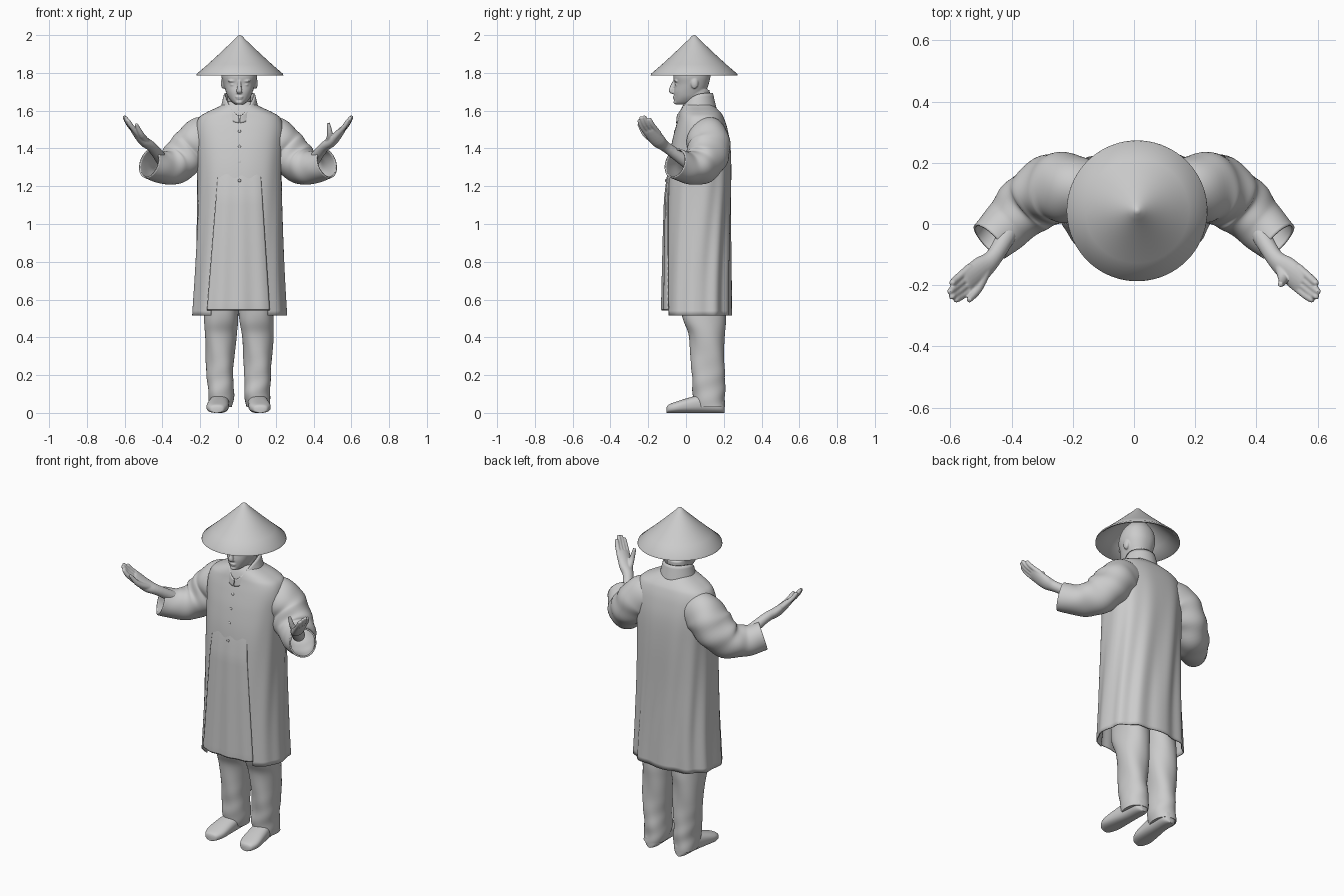
import bpy, bmesh, math
from mathutils import Vector as V

if "Cube" in bpy.data.objects:
    bpy.data.objects.remove(bpy.data.objects["Cube"])

TAU = 2 * math.pi


def smooth_path(pts, sub):
    """Catmull-Rom interpolation of rows of numbers."""
    out = []
    for i in range(len(pts) - 1):
        a, b, c, d = (pts[max(i - 1, 0)], pts[i], pts[i + 1], pts[min(i + 2, len(pts) - 1)])
        for k in range(sub):
            t = k / sub
            out.append([0.5 * (2 * q + (r - p) * t + (2 * p - 5 * q + 4 * r - s) * t * t
                               + (3 * q - p - 3 * r + s) * t ** 3)
                        for p, q, r, s in zip(a, b, c, d)])
    return out + [list(pts[-1])]


def build(name, parts, thick=0, voxel=0, angle=50, drop=None):
    """Skin lists of rings. Each part is (rings, closed, capped)."""
    bm = bmesh.new()
    for rings, closed, capped in parts:
        vs = [[bm.verts.new(p) for p in r] for r in rings]
        n = len(vs[0])
        for r0, r1 in zip(vs, vs[1:]):
            for j in range(n if closed else n - 1):
                k = (j + 1) % n
                bm.faces.new((r0[j], r0[k], r1[k], r1[j]))
        for end in (([0] if 's' in capped else []) + ([-1] if 'e' in capped else [])):
            bm.faces.new(vs[end])
    if drop:
        bmesh.ops.delete(bm, geom=[f for f in bm.faces if drop(f.calc_center_median())], context='FACES')
    bmesh.ops.recalc_face_normals(bm, faces=bm.faces)
    me = bpy.data.meshes.new(name)
    bm.to_mesh(me)
    bm.free()
    ob = bpy.data.objects.new(name, me)
    bpy.context.collection.objects.link(ob)
    bpy.ops.object.select_all(action='DESELECT')
    ob.select_set(True)
    bpy.context.view_layer.objects.active = ob
    bpy.ops.object.shade_smooth_by_angle(angle=math.radians(angle))
    if thick:
        m = ob.modifiers.new("thickness", 'SOLIDIFY')
        m.thickness, m.offset = thick, 0
    if voxel:
        m = ob.modifiers.new("blend", 'REMESH')
        m.mode, m.voxel_size, m.use_smooth_shade = 'VOXEL', voxel, True
        m = ob.modifiers.new("soften", 'SMOOTH')
        m.factor, m.iterations = 0.5, 6
    return ob


def oval(cx, cy, z, rx, ry, n=48, e=2.0, mod=lambda a: 1):
    """Horizontal superellipse ring."""
    r = []
    for i in range(n):
        a = TAU * i / n
        c, s, m = math.cos(a), math.sin(a), mod(a)
        r.append(V((cx + math.copysign(abs(c) ** (2 / e), c) * rx * m,
                    cy + math.copysign(abs(s) ** (2 / e), s) * ry * m, z)))
    return r


def tube(rows, ref, n=20, sub=5, mod=lambda a, t: 1):
    """Rings along a path of (x, y, z, radius along ref, radius across)."""
    rows = smooth_path(rows, sub)
    rings = []
    for i, row in enumerate(rows):
        t = (V(rows[min(i + 1, len(rows) - 1)][:3]) - V(rows[max(i - 1, 0)][:3])).normalized()
        u = (V(ref) - t * t.dot(V(ref))).normalized()
        w, k = t.cross(u), i / (len(rows) - 1)
        rings.append([V(row[:3]) + (u * row[3] * math.cos(TAU * j / n) + w * row[4] * math.sin(TAU * j / n))
                      * mod(TAU * j / n, k) for j in range(n)])
    return rings


def ball(c, r):
    return ([oval(c[0], c[1], c[2] - r[2] * math.cos(math.pi * (i + .15) / 10.3),
                  r[0] * math.sin(math.pi * (i + .15) / 10.3), r[1] * math.sin(math.pi * (i + .15) / 10.3), 16)
             for i in range(11)], True, 'se')


# conical hat, hollow underneath
hat = [(.003, 2.0), (.012, 1.995), (.03, 1.976), (.11, 1.9), (.17, 1.845), (.228, 1.795), (.23, 1.786),
       (.222, 1.786), (.165, 1.835), (.10, 1.895), (.01, 1.97)]
build("conical_hat", [([oval(.01, .043, z, r, r, 72) for r, z in hat], True, 'se')])

# head and neck: z, half width, front y, back y
head = [(1.632, .02, -.05, .02), (1.645, .038, -.06, .06), (1.67, .058, -.062, .09), (1.70, .071, -.064, .105),
        (1.74, .084, -.06, .12), (1.79, .095, -.066, .13), (1.85, .085, -.04, .12), (1.90, .045, .0, .09)]
rings = [oval(.007, (f + b) / 2, z, w, (b - f) / 2, e=2.2) for z, w, f, b in smooth_path(head, 4)]
nose = tube([(.007, -.058, 1.755, .008, .012), (.007, -.072, 1.725, .011, .013), (.007, -.079, 1.704, .016, .012),
             (.007, -.066, 1.694, .013, .007)], (1, 0, 0))
features = [(rings, True, 'se'), (nose, True, 'se'),
            ([oval(.007, .06, z, .062, .066) for z in (1.52, 1.6, 1.71)], True, 'se'),
            ball((.007, -.062, 1.673), (.021, .009, .005)), ball((.007, -.06, 1.664), (.017, .009, .005)),
            ball((.007, -.053, 1.645), (.02, .014, .012))]
for s in (1, -1):
    features += [ball((.007 + s * .086, .045, 1.745), (.012, .02, .03)),
                 ball((.007 + s * .035, -.05, 1.757), (.026, .013, .007)),
                 ball((.007 + s * .034, -.047, 1.737), (.015, .011, .006))]
build("head", features, voxel=.004)

# robe body: z, half width, front y, back y
ROBE = [(1.645, .07, .0, .125), (1.62, .105, -.018, .15), (1.59, .17, -.03, .18), (1.56, .213, -.038, .198),
        (1.50, .23, -.055, .217), (1.40, .226, -.078, .233), (1.25, .22, -.098, .237), (1.0, .223, -.106, .233),
        (.75, .232, -.11, .233), (.515, .246, -.113, .235)]
XC = .008


def panel_width(z):
    return .11 + .055 * (1.3 - z) / .755


robe = smooth_path(ROBE, 6)
rings = []
for z, w, f, b in robe:
    t = max(0, min(1, (1.6 - z) / .8))
    fold = lambda a: 1 + .036 * t * (.55 + .45 * math.sin(a)) * math.sin(11 * a + 2 * math.sin(3 * z) + .7)
    rings.append(oval(XC, (f + b) / 2, z, w, (b - f) / 2, 120, 2.5, fold))
build("robe_body", [(rings, True, 's')], thick=.006,
      drop=lambda c: c.z < 1.1 and c.y < .0 and abs(c.x - XC) < panel_width(c.z) - .02)

# front panel emerging from the chest, split from the body at the sides
rows = []
for z, w, f, b in smooth_path(ROBE[5:], 8):
    z = max(z, .545)
    t = (1.4 - z) / .855
    pw, row = panel_width(z), []
    for i in range(37):
        x = pw * (i / 18 - 1)
        y = (f + b) / 2 - (b - f) / 2 * (1 - abs(x / w) ** 2.5) ** .4
        row.append(V((XC + x - .006 * t, y + .012 - .02 * min(1, 3.2 * t) - .005 * t
                      + .004 * t * math.sin(9 * i / 18 + 1), z)))
    rows.append(row)
build("front_panel", [(rows, False, '')], thick=.006)

# standing collar dipping to an open V at the front
rings = []
for k in range(6):
    t, row = k / 5, []
    for i in range(81):
        a = -math.pi / 2 + .03 + (TAU - .06) * i / 80
        front = ((1 - math.sin(a)) / 2) ** 4
        z = (1.60 + .092 * t) * (1 - front) + (1.535 + .04 * t) * front
        g = .1 - .022 * t
        row.append(V((XC + g * math.cos(a), .06 + (g + (.008 + .018 * t) * front) * math.sin(a), z)))
    rings.append(row)
build("collar", [(rings, False, '')], thick=.009)

# front buttons
build("buttons", [ball((XC, y, z), (.008, .005, .008))
                  for z, y in ((1.49, -.059), (1.41, -.077), (1.33, -.09), (1.23, -.106))])

# sleeves, forearms and hands
SLEEVE = [(.12, .105, 1.475, .095, .085), (.2, .117, 1.445, .113, .107), (.265, .115, 1.378, .11, .108),
          (.333, .075, 1.312, .096, .1), (.402, .008, 1.298, .08, .084), (.47, -.057, 1.322, .077, .07)]
PALM = [(.38, .03, 1.31, .036, .036), (.452, -.1, 1.403, .029, .027), (.5, -.147, 1.44, .041, .027),
        (.548, -.188, 1.495, .042, .018), (.556, -.195, 1.505, .034, .01)]
FINGER = [(.525, -.168, 1.468, .013, .014), (.577, -.212, 1.528, .0125, .013), (.597, -.228, 1.562, .0105, .011),
          (.602, -.232, 1.572, .006, .006)]
THUMBS = {1: [(.475, -.13, 1.425), (.487, -.18, 1.47), (.478, -.198, 1.535)],
          -1: [(.475, -.13, 1.425), (.51, -.21, 1.47), (.54, -.25, 1.53)]}


def flip(rows, s):
    return [(r[0] * s, *r[1:]) for r in rows]


for s, side in ((1, "right"), (-1, "left")):
    wrinkle = lambda a, t: 1 + .035 * math.sin(math.pi * t) * math.sin(3 * s * a + 17 * t) \
        + .03 * math.sin(2 * s * a - 30 * t) * math.sin(math.pi * t)
    build(side + "_sleeve", [(tube(flip(SLEEVE, s), (0, 0, 1), 48, 8, wrinkle), True, 's')], thick=.008)
    across = V((.35 * s, .8, .3)).normalized()
    hand = [(tube(flip(PALM, s), across), True, 'se')]
    for k, length in ((-1.5, .9), (-.5, 1), (.5, .98), (1.5, .8)):
        base = V(FINGER[0][:3])
        rows = []
        for i, r in enumerate(FINGER):
            p = base + (V(r[:3]) - base) * length
            p.x *= s
            rows.append((*(p + across * k * (.0205 - .001 * i)), *r[3:]))
        hand.append((tube(rows, across, 14), True, 'se'))
    thumb = [(*p, r, r) for p, r in zip(THUMBS[s], (.02, .016, .009))]
    hand.append((tube(flip(thumb, s), across, 14), True, 'se'))
    build(side + "_hand", hand, voxel=.0035)

    # trouser leg: z, centre x, half width, centre y, half depth
    LEG = [(.95, .09, .095, .08, .11), (.55, .092, .092, .09, .118), (.4, .098, .083, .11, .094),
           (.2, .1, .07, .117, .087), (.1, .095, .068, .12, .086), (.03, .1, .062, .127, .08)]
    rings = []
    for z, cx, rx, cy, ry in smooth_path(LEG, 10):
        bag = lambda a: 1 + .03 * math.sin(3 * a + 20 * z) + .03 * math.sin(2 * a - 60 * z) * max(0, 1 - z / .35)
        rings.append(oval(.005 + s * cx, cy, z, rx, ry, 48, 2.2, bag))
    build(side + "_trouser_leg", [(rings, True, 'se')])

    # shoe: y, centre x, half width, height
    SHOE = [(-.102, .116, .02, .03), (-.092, .115, .04, .044), (-.05, .113, .057, .06), (.02, .107, .056, .082),
            (.1, .1, .05, .1), (.17, .097, .046, .09), (.195, .097, .034, .08), (.204, .097, .015, .06)]
    rings = [[V((.003 + s * p.x, y, p.y)) for p in oval(cx, h / 2, 0, w, h / 2, 32, 2.5)]
             for y, cx, w, h in smooth_path(SHOE, 5)]
    build(side + "_shoe", [(rings, True, 'se')])
